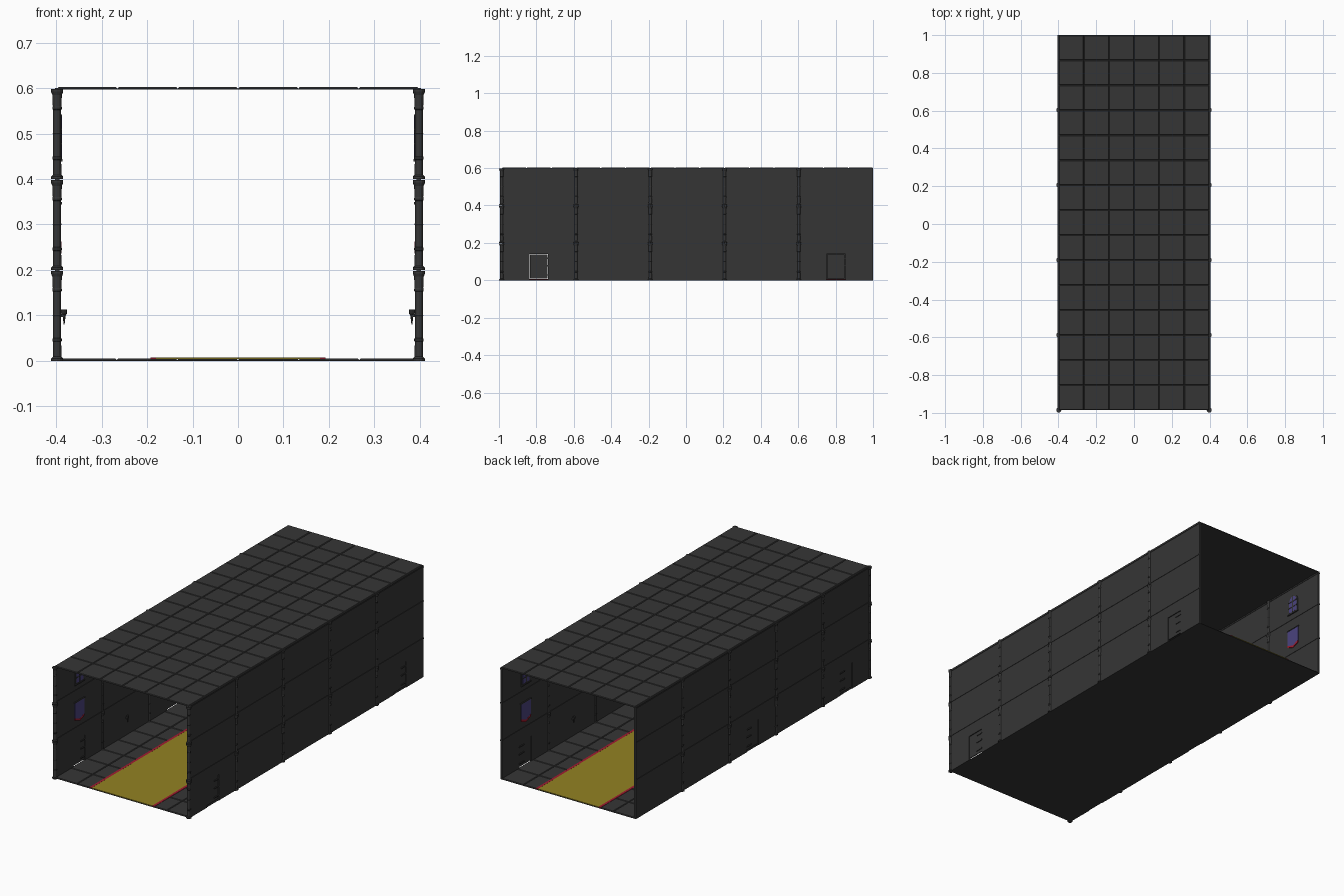
import bpy, bmesh, math
from mathutils import Vector

if "Cube" in bpy.data.objects:
    bpy.data.objects.remove(bpy.data.objects["Cube"])


def material(name, rgb):
    m = bpy.data.materials.new(name)
    m.diffuse_color = (*rgb, 1)
    m.use_nodes = True
    m.node_tree.nodes["Principled BSDF"].inputs["Base Color"].default_value = m.diffuse_color
    return m


STONE = material("dark stone", (0.036, 0.036, 0.036))
YELLOW = material("carpet yellow", (0.29, 0.225, 0.016))
RED = material("trim red", (0.35, 0.012, 0.03))
PURPLE = material("cloth purple", (0.07, 0.057, 0.21))

Y0, Y1, BAY, STOREY = -0.985, 1.0, 0.397, 0.2
WALL_IN, WALL_OUT = 0.3925, 0.4025


def finish(bm, name, mat):
    bmesh.ops.recalc_face_normals(bm, faces=bm.faces)
    me = bpy.data.meshes.new(name)
    bm.to_mesh(me)
    bm.free()
    me.materials.append(mat)
    ob = bpy.data.objects.new(name, me)
    bpy.context.collection.objects.link(ob)
    return ob


def add_box(bm, x0, x1, y0, y1, z0, z1, inset=0.0):
    """Box whose top face may be inset to give a chamfered tile."""
    lo = [bm.verts.new((x, y, z0)) for x, y in ((x0, y0), (x1, y0), (x1, y1), (x0, y1))]
    i = inset
    hi = [bm.verts.new((x, y, z1)) for x, y in
          ((x0 + i, y0 + i), (x1 - i, y0 + i), (x1 - i, y1 - i), (x0 + i, y1 - i))]
    bm.faces.new(lo[::-1])
    bm.faces.new(hi)
    for k in range(4):
        bm.faces.new((lo[k], lo[(k + 1) % 4], hi[(k + 1) % 4], hi[k]))


def add_plate(bm, pts, x0, x1):
    """Extrude a (y, z) outline along x."""
    a = [bm.verts.new((x0, y, z)) for y, z in pts]
    b = [bm.verts.new((x1, y, z)) for y, z in pts]
    bm.faces.new(a)
    bm.faces.new(b[::-1])
    n = len(pts)
    for k in range(n):
        bm.faces.new((a[k], b[k], b[(k + 1) % n], a[(k + 1) % n]))


def add_lathe(bm, profile, cx, cy, z0, sides=12):
    rings = []
    for r, z in profile:
        rings.append([bm.verts.new((cx + r * math.cos(2 * math.pi * k / sides),
                                    cy + r * math.sin(2 * math.pi * k / sides), z0 + z))
                      for k in range(sides)])
    for p, q in zip(rings, rings[1:]):
        for k in range(sides):
            bm.faces.new((p[k], p[(k + 1) % sides], q[(k + 1) % sides], q[k]))
    bm.faces.new(rings[0][::-1])
    bm.faces.new(rings[-1])


def arch(cy, z0, half_w, height, n=8):
    """Round-headed outline in (y, z)."""
    spring = z0 + height - half_w
    pts = [(cy - half_w, z0), (cy + half_w, z0)]
    pts += [(cy + half_w * math.cos(math.pi * k / n), spring + half_w * math.sin(math.pi * k / n))
            for k in range(n + 1)]
    return pts


# Floor and ceiling: thin slab with chamfered tiles, 6 across and 15 along
def tiled_slab(name, z, half_w):
    bm = bmesh.new()
    add_box(bm, -half_w, half_w, Y0, Y1, z, z + 0.002)
    w, d = 2 * half_w / 6, (Y1 - Y0) / 15
    for i in range(6):
        for j in range(15):
            x, y = -half_w + i * w, Y0 + j * d
            add_box(bm, x, x + w, y, y + d, z + 0.0015, z + 0.0055, 0.0035)
    finish(bm, name, STONE)


tiled_slab("floor", 0.0, 0.4)
tiled_slab("ceiling", 0.597, 0.398)

# Carpet with two borders
bm = bmesh.new()
add_box(bm, -0.18, 0.18, Y0, Y1, 0.004, 0.0068)
finish(bm, "carpet", YELLOW)
bm = bmesh.new()
for s in (-1, 1):
    xa, xb = sorted((s * 0.18, s * 0.193))
    add_box(bm, xa, xb, Y0, Y1, 0.004, 0.007)
finish(bm, "carpet_border", RED)

# Column profile for one storey (radius, height)
COLUMN = [(0.0135, 0.0), (0.0135, 0.005), (0.0095, 0.009), (0.009, 0.042), (0.0105, 0.044),
          (0.0105, 0.048), (0.009, 0.05), (0.009, 0.098), (0.0098, 0.1), (0.009, 0.102),
          (0.009, 0.152), (0.0105, 0.154), (0.0105, 0.158), (0.0095, 0.16), (0.0105, 0.185),
          (0.0135, 0.192), (0.0135, 0.198)]

DOORS = {-1: (0, 2), 1: (0, 4)}
DOOR_W, DOOR_H = 0.05, 0.14

for s, side in ((-1, "left"), (1, "right")):
    def slab(bm, xa, xb, *rest):
        xa, xb = sorted((s * xa, s * xb))
        add_box(bm, xa, xb, *rest)

    walls, columns, doors = bmesh.new(), bmesh.new(), bmesh.new()
    frames, panes = bmesh.new(), bmesh.new()
    banners, hems, torches = bmesh.new(), bmesh.new(), bmesh.new()

    for i in range(5):
        ya, yb = Y0 + i * BAY, Y0 + (i + 1) * BAY
        cy = (ya + yb) / 2
        for lvl in range(3):
            z = lvl * STOREY
            add_lathe(columns, COLUMN, s * 0.398, ya, z)
            # Wall panel, with a doorway left open on the ground storey
            if lvl == 0 and i in DOORS[s]:
                slab(walls, WALL_IN, WALL_OUT, ya, cy - DOOR_W, z, z + STOREY)
                slab(walls, WALL_IN, WALL_OUT, cy + DOOR_W, yb, z, z + STOREY)
                slab(walls, WALL_IN, WALL_OUT, cy - DOOR_W, cy + DOOR_W, DOOR_H, z + STOREY)
            else:
                slab(walls, WALL_IN, WALL_OUT, ya, yb, z, z + STOREY)
            # String course at the storey top
            zt = (0.205, 0.405, 0.588)[lvl]
            slab(walls, WALL_IN - 0.002, WALL_OUT + 0.002, ya, yb, zt, zt + 0.007)

        # Door leaf with strap hinges on both faces
        if i in DOORS[s]:
            slab(doors, 0.395, 0.400, cy - DOOR_W + 0.002, cy + DOOR_W - 0.003,
                 0.01, DOOR_H - 0.002)
            for z in (0.025, 0.075, 0.115):
                slab(doors, 0.391, 0.404, cy + 0.012, cy + DOOR_W + 0.004, z, z + 0.006)

        if i % 2 == 0:
            # Arched window: frame, purple panes, glazing bars
            add_plate(frames, arch(cy, 0.442, 0.037, 0.104), s * 0.3935, s * 0.3895)
            add_plate(panes, arch(cy, 0.449, 0.029, 0.089), s * 0.391, s * 0.3885)
            slab(frames, 0.387, 0.391, cy - 0.003, cy + 0.003, 0.446, 0.542)
            for z in (0.475, 0.507):
                slab(frames, 0.387, 0.391, cy - 0.033, cy + 0.033, z, z + 0.005)
            slab(frames, 0.386, 0.393, cy - 0.04, cy + 0.04, 0.438, 0.444)
            # Hanging banner with a pointed red hem
            h = 0.04
            add_plate(banners, [(cy - h, 0.345), (cy - h, 0.262), (cy, 0.247), (cy + h, 0.262),
                                (cy + h, 0.345)], s * 0.393, s * 0.389)
            add_plate(hems, [(cy - h, 0.262), (cy - h, 0.251), (cy, 0.236), (cy + h, 0.251),
                             (cy + h, 0.262), (cy, 0.247)], s * 0.393, s * 0.3885)
            slab(frames, 0.387, 0.393, cy - h - 0.005, cy + h + 0.005, 0.344, 0.349)
        else:
            # Wall torch: tapered holder with a bracket
            add_lathe(torches, [(0.001, 0), (0.0035, 0.02), (0.0065, 0.024), (0.0065, 0.033)],
                      s * 0.3825, cy, 0.08, 8)
            slab(torches, 0.383, 0.393, cy - 0.004, cy + 0.004, 0.096, 0.103)

    finish(walls, side + "_wall", STONE)
    finish(columns, side + "_columns", STONE)
    finish(doors, side + "_doors", STONE)
    finish(frames, side + "_window_frames", STONE)
    finish(panes, side + "_window_panes", PURPLE)
    finish(banners, side + "_banners", PURPLE)
    finish(hems, side + "_banner_hems", RED)
    finish(torches, side + "_torches", STONE)
